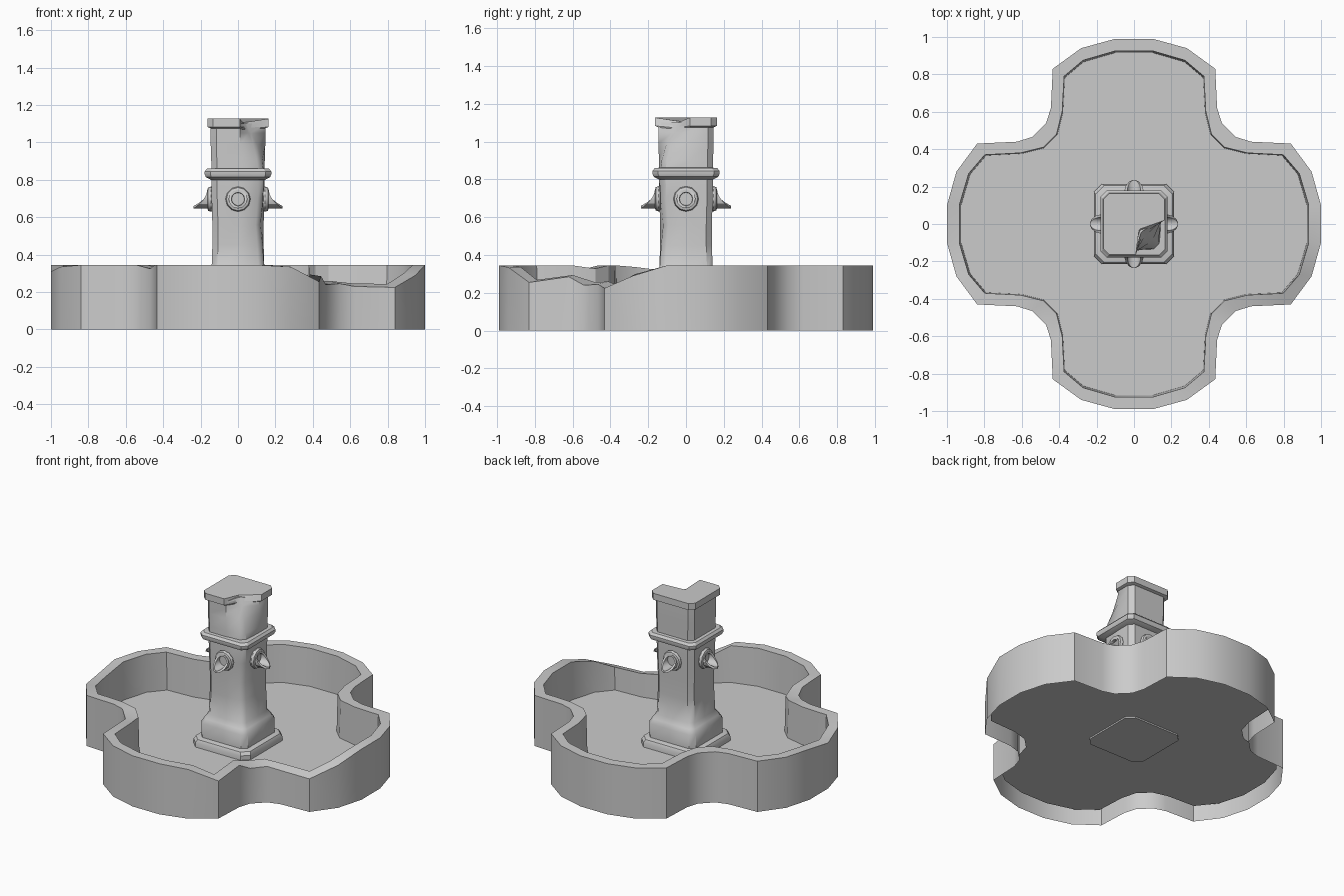
import bpy, bmesh
from math import sin, cos, pi
from mathutils import Matrix

if "Cube" in bpy.data.objects:
    bpy.data.objects.remove(bpy.data.objects["Cube"])


def loft(name, rings, cap_start=False, cap_end=False, rot=0.0, angle=30):
    """Skin a list of equally long closed rings into one mesh."""
    bm = bmesh.new()
    loops = [[bm.verts.new(p) for p in ring] for ring in rings]
    for a, b in zip(loops, loops[1:]):
        n = len(a)
        for i in range(n):
            j = (i + 1) % n
            bm.faces.new((a[i], a[j], b[j], b[i]))
    if cap_start:
        bm.faces.new(loops[0][::-1])
    if cap_end:
        bm.faces.new(loops[-1])
    bmesh.ops.recalc_face_normals(bm, faces=bm.faces[:])
    bm.transform(Matrix.Rotation(rot, 4, 'Z'))
    me = bpy.data.meshes.new(name)
    bm.to_mesh(me)
    bm.free()
    ob = bpy.data.objects.new(name, me)
    bpy.context.collection.objects.link(ob)
    bpy.ops.object.select_all(action='DESELECT')
    bpy.context.view_layer.objects.active = ob
    ob.select_set(True)
    bpy.ops.object.shade_smooth_by_angle(angle=angle * pi / 180)
    return ob


# quatrefoil outline: half a quadrant, mirrored on the diagonal, turned four times
def quatrefoil(half):
    quad = half + [(y, x) for x, y in reversed(half)]
    pts = []
    for _ in range(4):
        pts += quad
        quad = [(y, -x) for x, y in quad]
    return [(x * 1.01, y) for x, y in pts]


outer = quatrefoil([(.10, .99), (.28, .94), (.43, .83), (.44, .62), (.465, .54)])
inner = quatrefoil([(.10, .925), (.27, .875), (.37, .79), (.38, .60), (.41, .48)])

# rim heights: whole, broken front right, slightly chipped front left
H = .345
FLOOR = .09
rim = [H] * 10
rim += [H, .29, .225, .23, .245, .24, .285, .255, .335, H]
rim += [H, H, H, H, .325, H, H, H, .335, .31]
rim += [H] * 10
rim_in = [z + (H - z) * .15 for z in rim]

# basin wall, open underneath
loft("basin_wall", [
    [(x, y, 0) for x, y in outer],
    [(x, y, z) for (x, y), z in zip(outer, rim)],
    [(x, y, z) for (x, y), z in zip(inner, rim_in)],
    [(x * .99, y * .99, FLOOR) for x, y in inner],
])

# basin floor sheet
loft("basin_floor", [[((a[0] + b[0]) / 2, (a[1] + b[1]) / 2, FLOOR)
                      for a, b in zip(outer, inner)]], cap_end=True)


# chamfered square section; pull drags the front right corner to the axis
def section(z, h, c=.03, pull=0.0, drop=0.0):
    k = 1 - pull
    return [(.01, -h, z),
            ((h - c) * k, -h * k, z - drop), (h * k, -(h - c) * k, z - drop),
            (h, .02, z), (h, h - c, z), (h - c, h, z), (0, h, z),
            (-h + c, h, z), (-h, h - c, z), (-h, 0, z),
            (-h, -h + c, z), (-h + c, -h, z)]


# foot plate with rounded top edge
loft("pillar_foot", [section(.08, .215, .045), section(.12, .215, .045),
                     section(.14, .205, .045), section(.147, .18, .04)],
     cap_start=True, cap_end=True)

# pillar shaft with plinth and eroded corner
loft("pillar_shaft", [
    section(.14, .175), section(.24, .175), section(.27, .16),
    section(.30, .142), section(.45, .137, pull=.04), section(.56, .137, pull=.12),
    section(.70, .141, pull=.05), section(.84, .143, pull=.04),
    section(.90, .143, pull=.10), section(.99, .146, pull=.30),
    section(1.05, .146, pull=.52), section(1.10, .146, pull=.68)],
    cap_start=True, cap_end=True, angle=40)

# moulding band
loft("pillar_band", [section(.80, .145), section(.815, .172), section(.83, .178),
                     section(.845, .178), section(.86, .165), section(.862, .14)],
     cap_start=True, cap_end=True)

# broken cap slab
loft("pillar_cap", [section(1.075, .145, pull=.60, drop=.01),
                    section(1.083, .163, pull=.66, drop=.01),
                    section(1.127, .163, pull=.80, drop=.02)],
     cap_start=True, cap_end=True)


# water spouts: round collar and a pipe whose lower lip sticks out
N = 12


def circle(r, dist):
    ring = []
    for i in range(N):
        a = 2 * pi * i / N
        ring.append((r * cos(a), -dist(sin(a)), .697 + r * sin(a)))
    return ring


def lip(s):
    return .165 + .072 * ((1 - s) / 2) ** 2


for i, side in enumerate(("front", "right", "back", "left")):
    loft("spout_collar_" + side, [
        circle(.060, lambda s: .12), circle(.067, lambda s: .145),
        circle(.062, lambda s: .16), circle(.045, lambda s: .165)],
        rot=i * pi / 2)
    loft("spout_pipe_" + side, [
        circle(.050, lambda s: .13), circle(.050, lip),
        circle(.036, lip), circle(.034, lambda s: .150)],
        cap_end=True, rot=i * pi / 2)
